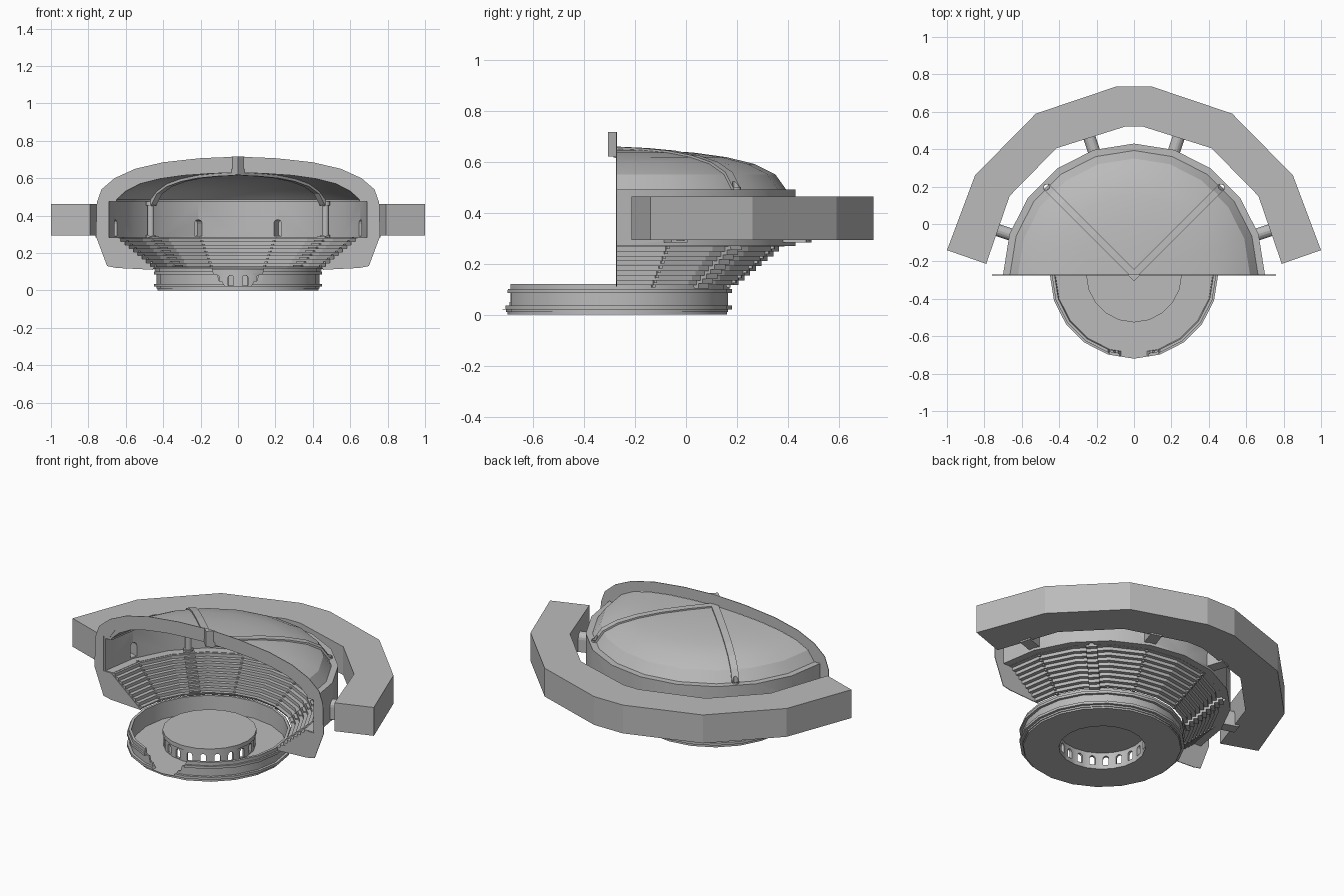
import bpy, bmesh, math
from mathutils import Matrix, Vector

if "Cube" in bpy.data.objects:
    bpy.data.objects.remove(bpy.data.objects["Cube"], do_unlink=True)

CENTRE = Vector((0, -0.27, 0))   # axis of the arena
SIDES = 20

stone = bpy.data.materials.new("grey_stone")
stone.use_nodes = True
grey = (0.5, 0.5, 0.5, 1)
stone.diffuse_color = grey
stone.node_tree.nodes["Principled BSDF"].inputs["Base Color"].default_value = grey


def finish(name, bm, smooth=0):
    bmesh.ops.remove_doubles(bm, verts=bm.verts, dist=0.0001)
    bmesh.ops.recalc_face_normals(bm, faces=bm.faces)
    mesh = bpy.data.meshes.new(name)
    bm.to_mesh(mesh)
    bm.free()
    obj = bpy.data.objects.new(name, mesh)
    bpy.context.collection.objects.link(obj)
    mesh.materials.append(stone)
    if smooth:
        bpy.ops.object.select_all(action='DESELECT')
        obj.select_set(True)
        bpy.context.view_layer.objects.active = obj
        bpy.ops.object.shade_smooth_by_angle(angle=math.radians(smooth))
    return obj


def revolve(name, profile, half=True, smooth=25):
    """Turn a closed (radius, height) profile, capped when only half a turn."""
    bm = bmesh.new()
    count = SIDES // 2 + 1 if half else SIDES
    rings = []
    for i in range(count):
        a = math.tau * i / SIDES
        rings.append([bm.verts.new(CENTRE + Vector((r * math.cos(a), r * math.sin(a), z)))
                      for r, z in profile])
    pairs = list(zip(rings, rings[1:]))
    if half:
        bm.faces.new(rings[0])
        bm.faces.new(rings[-1])
    else:
        pairs.append((rings[-1], rings[0]))
    n = len(profile)
    for p, q in pairs:
        for j in range(n):
            k = (j + 1) % n
            if profile[j][0] == 0 and profile[k][0] == 0:
                continue
            bm.faces.new((p[j], p[k], q[k], q[j]))
    return finish(name, bm, smooth)


def prism(bm, points, lo, hi, along, degrees=0):
    """Extrude an outline along radius (r), tangent (t) or height (z)."""
    turn = Matrix.Rotation(math.radians(degrees), 3, 'Z')
    place = {'r': lambda p, d: (d, p[0], p[1]),
             't': lambda p, d: (p[0], d, p[1]),
             'z': lambda p, d: (p[0], p[1], d)}[along]
    ends = [[bm.verts.new(CENTRE + turn @ Vector(place(p, d))) for p in points]
            for d in (lo, hi)]
    bm.faces.new(ends[0])
    bm.faces.new(ends[1])
    for i in range(len(points)):
        k = (i + 1) % len(points)
        bm.faces.new((ends[0][i], ends[0][k], ends[1][k], ends[1][i]))


def mirror(points):
    return points + [(-x, y) for x, y in reversed(points) if x > 0]


def arch(half_width, base, top):
    spring = top - half_width
    curve = [(half_width * math.cos(math.pi * i / 8), spring + half_width * math.sin(math.pi * i / 8))
             for i in range(9)]
    return [(half_width, base)] + curve + [(-half_width, base)]


def circle(x, r):
    return [(x + r * math.cos(math.tau * i / 12), r * math.sin(math.tau * i / 12)) for i in range(12)]


def cut(targets, name, bm):
    cutter = finish(name, bm)
    cutter.hide_render = True
    cutter.hide_viewport = True
    cutter.display_type = 'WIRE'
    for obj in targets:
        mod = obj.modifiers.new(name, 'BOOLEAN')
        mod.operation = 'DIFFERENCE'
        mod.solver = 'EXACT'
        mod.object = cutter


# Round stage: floor, outer rim with ledges, and a hollow centre platform
revolve("stage_floor", [(0.25, 0), (0.43, 0), (0.43, 0.02), (0.25, 0.02)], False)
rim = revolve("stage_rim", [(0.42, 0.01), (0.435, 0.01), (0.435, 0.02), (0.45, 0.02), (0.45, 0.035),
                            (0.435, 0.035), (0.435, 0.085), (0.45, 0.085), (0.45, 0.1),
                            (0.44, 0.1), (0.44, 0.12), (0.425, 0.12)], False)
platform = revolve("centre_platform", [(0.235, 0), (0.25, 0), (0.25, 0.09), (0.256, 0.09),
                                       (0.256, 0.115), (0, 0.115), (0, 0.1), (0.235, 0.1)], False)
bm = bmesh.new()
for i in range(SIDES):
    prism(bm, arch(0.016, 0.025, 0.08), 0.21, 0.28, 'r', 360 * (i + 0.5) / SIDES)
cut([platform], "platform_arch_cutter", bm)
bm = bmesh.new()
prism(bm, mirror([(0.07, 0.021), (0.085, 0.05), (0.1, 0.05), (0.11, 0.085), (0.13, 0.085), (0.14, 0.13)]),
      0.38, 0.5, 'r', -90)
cut([rim], "gate_cutter", bm)


# Stepped seating and its aisles
def stairs(count, lift, drop, shift):
    upper = []
    for i in range(count):
        z = 0.11 + 0.17 * (i + 1) / count
        upper += [(0.445 + 0.205 * i / count, z + lift), (0.445 + 0.205 * (i + 1) / count, z + lift)]
    return upper + [(r + shift, z - drop) for r, z in reversed(upper)]


revolve("seating", stairs(9, 0, 0.014, 0.008), smooth=0)
bm = bmesh.new()
for angle in (45, 135):
    prism(bm, stairs(9, 0.008, 0.035, 0.012), -0.03, 0.03, 't', angle)
for angle in (18, 72, 108, 162):
    prism(bm, stairs(18, 0.006, 0.02, 0.01), -0.006, 0.006, 't', angle)
finish("aisles", bm)

# Upper wall with a floor and a top ledge
wall = revolve("upper_wall", [(0.64, 0.268), (0.7, 0.268), (0.7, 0.49), (0.65, 0.49),
                              (0.65, 0.475), (0.69, 0.475), (0.69, 0.282), (0.64, 0.282)])

# Half dome shell
dome_curve = [(0, 0.65), (0.15, 0.645), (0.3, 0.635), (0.43, 0.617), (0.54, 0.59), (0.62, 0.55), (0.665, 0.487)]
inner_curve = [(r * 0.97, z - 0.02) for r, z in dome_curve[:-1]] + [(0.648, 0.487)]
dome = revolve("dome", dome_curve + inner_curve[::-1])

# Ribs over and under the dome
bm = bmesh.new()
for angle in (45, 135):
    prism(bm, [(r, z + 0.008) for r, z in dome_curve] + [(r * 0.96, z - 0.035) for r, z in dome_curve[::-1]],
          -0.02, 0.02, 't', angle)
ribs = finish("dome_ribs", bm)

# Hollow pillars with collars; their bores run through the ledge
bm, bores = bmesh.new(), bmesh.new()
for angle in (45, 135):
    prism(bm, circle(0.66, 0.019), 0.27, 0.5, 'z', angle)
    prism(bores, circle(0.66, 0.015), 0.2, 0.6, 'z', angle)
pillars = finish("pillars", bm, 40)
bm = bmesh.new()
for angle in (45, 135):
    for low, high in ((0.28, 0.295), (0.455, 0.475)):
        prism(bm, circle(0.66, 0.027), low, high, 'z', angle)
collars = finish("pillar_collars", bm, 40)
cut([pillars, collars, wall, dome, ribs], "pillar_bore_cutter", bores)

# Doorways and the covered bridges behind them
bm, doors = bmesh.new(), bmesh.new()
for angle in (18, 72, 108, 162):
    prism(bm, arch(0.033, 0.29, 0.39) + arch(0.022, 0.29, 0.378)[::-1], 0.692, 0.79, 'r', angle)
    prism(bm, [(0.033, 0.283), (0.033, 0.291), (-0.033, 0.291), (-0.033, 0.283)], 0.692, 0.79, 'r', angle)
    prism(doors, arch(0.022, 0.291, 0.378), 0.66, 0.74, 'r', angle)
finish("bridges", bm)
cut([wall], "door_cutter", doors)

# Thin front frame around the section, with a pointed keystone
outer = [(0, 0.715), (0.2, 0.707), (0.4, 0.685), (0.55, 0.65), (0.66, 0.6), (0.73, 0.54),
         (0.755, 0.47), (0.76, 0.29), (0.7, 0.13), (0.65, 0.12), (0.45, 0.11)]
inner = [(0.65, 0.28), (0.7, 0.28), (0.7, 0.49), (0.66, 0.49)] + dome_curve[-2::-1]
bm = bmesh.new()
right = outer + inner
for side in (1, -1):
    prism(bm, [(x * side, z) for x, z in right], -0.005, -0.001, 't')
finish("front_frame", bm)
bm = bmesh.new()
prism(bm, [(-0.035, 0), (0, -0.035), (0.035, 0)], 0.62, 0.715, 'z')
finish("keystone", bm)

# Faceted outer gallery
outside = mirror([(1, -0.14), (0.85, 0.26), (0.525, 0.59), (0.095, 0.735)])
inside = mirror([(0.79, -0.213), (0.665, 0.15), (0.415, 0.405), (0.05, 0.52)])
bm = bmesh.new()
prism(bm, [(x, y - CENTRE.y) for x, y in outside + inside[::-1]], 0.293, 0.463, 'z')
finish("outer_gallery", bm)
